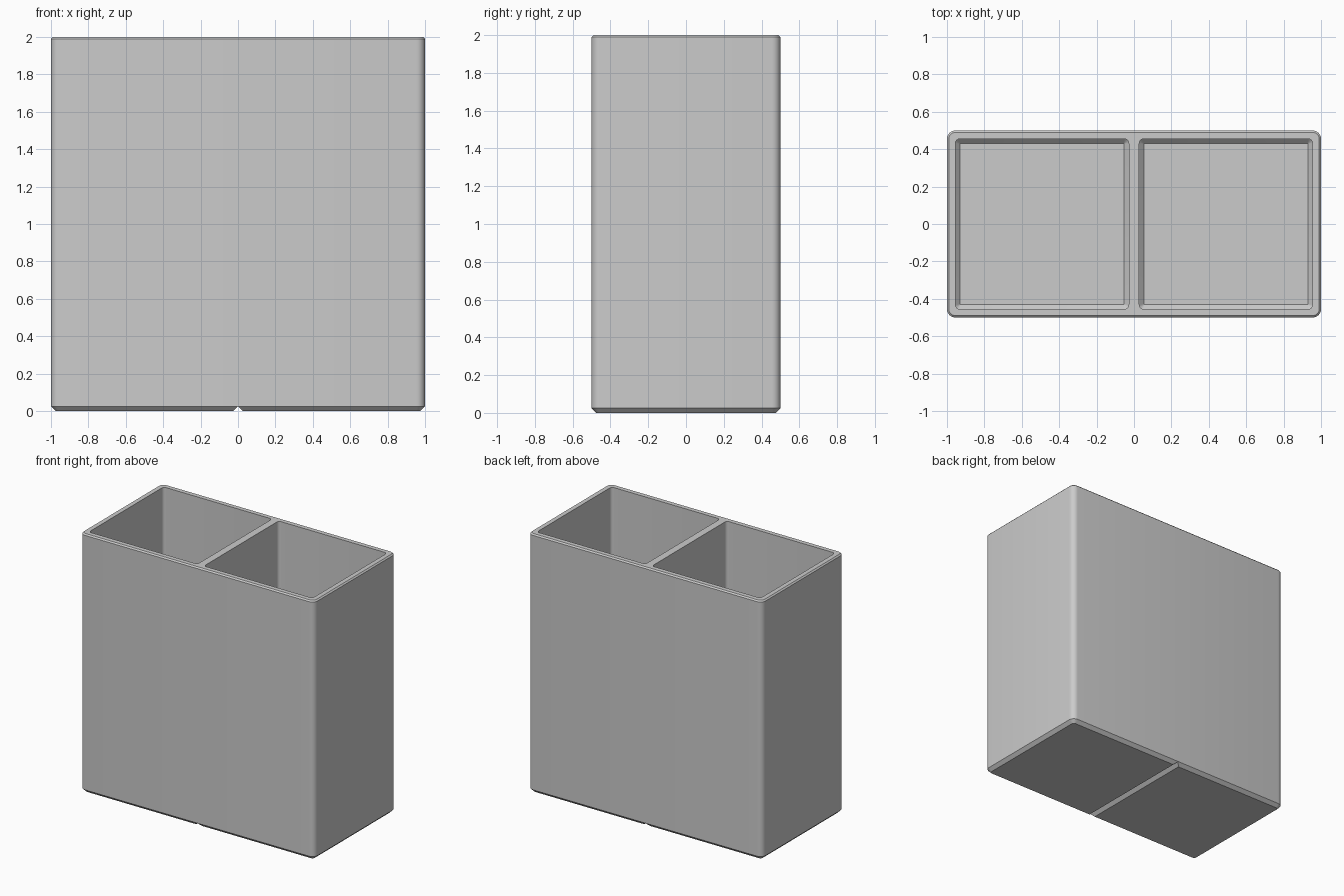
import bpy, bmesh, math

if "Cube" in bpy.data.objects:
    bpy.data.objects.remove(bpy.data.objects["Cube"])

HALF_X, HALF_Y, HEIGHT = 1.0, 0.5, 2.0
WALL, RADIUS, CHAMFER, RIM = 0.045, 0.045, 0.025, 0.01
DIVIDER, FLOOR = 0.028, 0.05

grey = bpy.data.materials.new("light_grey")
grey.diffuse_color = (0.6, 0.6, 0.6, 1)
grey.use_nodes = True
grey.node_tree.nodes["Principled BSDF"].inputs["Base Color"].default_value = grey.diffuse_color


def rounded_rect(x0, x1, y0, y1, r, steps=6):
    """Counter-clockwise outline with rounded corners."""
    corners = [(x1 - r, y1 - r), (x0 + r, y1 - r), (x0 + r, y0 + r), (x1 - r, y0 + r)]
    pts = []
    for i, (cx, cy) in enumerate(corners):
        for s in range(steps + 1):
            a = math.radians(90 * (i + s / steps))
            pts.append((cx + r * math.cos(a), cy + r * math.sin(a)))
    return pts


def loft(name, box, radius, levels):
    """Closed solid through rounded outlines; levels are (z, inset), bottom first."""
    x0, x1, y0, y1 = box
    bm = bmesh.new()
    rings = []
    for z, d in levels:
        outline = rounded_rect(x0 + d, x1 - d, y0 + d, y1 - d, max(radius - d, 0.002))
        rings.append([bm.verts.new((x, y, z)) for x, y in outline])
    n = len(rings[0])
    for low, high in zip(rings, rings[1:]):
        for i in range(n):
            j = (i + 1) % n
            bm.faces.new((low[i], low[j], high[j], high[i]))
    bm.faces.new(rings[0][::-1])
    bm.faces.new(rings[-1])
    return finish(name, bm)


def finish(name, bm):
    bmesh.ops.recalc_face_normals(bm, faces=bm.faces[:])
    mesh = bpy.data.meshes.new(name)
    bm.to_mesh(mesh)
    bm.free()
    mesh.materials.append(grey)
    obj = bpy.data.objects.new(name, mesh)
    bpy.context.collection.objects.link(obj)
    return obj


# Outer body with chamfered foot and softened rim
body = loft("divided_bin", (-HALF_X, HALF_X, -HALF_Y, HALF_Y), RADIUS,
            [(0, CHAMFER), (CHAMFER, 0), (HEIGHT - RIM, 0), (HEIGHT, RIM)])

# Two compartments with chamfered floors
cutters = []
for side, name in ((-1, "left_pocket_cutter"), (1, "right_pocket_cutter")):
    xs = sorted((side * DIVIDER, side * (HALF_X - WALL)))
    cutters.append(loft(name, (*xs, -HALF_Y + WALL, HALF_Y - WALL), 0.024,
                        [(FLOOR, CHAMFER), (FLOOR + CHAMFER, 0), (HEIGHT + 0.1, 0)]))

# V-shaped groove separating the two feet
bm = bmesh.new()
ends = [[bm.verts.new((x, y, z)) for x, z in
         ((-2 * CHAMFER, -CHAMFER), (2 * CHAMFER, -CHAMFER), (0, CHAMFER))]
        for y in (-0.6, 0.6)]
for tri in ends:
    bm.faces.new(tri)
for i in range(3):
    j = (i + 1) % 3
    bm.faces.new((ends[0][i], ends[0][j], ends[1][j], ends[1][i]))
cutters.append(finish("foot_groove_cutter", bm))

# Cut the body, then drop the cutters
bpy.context.view_layer.objects.active = body
body.select_set(True)
for cutter in cutters:
    cutter.hide_render = True
    mod = body.modifiers.new(cutter.name, 'BOOLEAN')
    mod.operation = 'DIFFERENCE'
    mod.solver = 'EXACT'
    mod.object = cutter
    bpy.ops.object.modifier_apply(modifier=mod.name)
    bpy.data.objects.remove(cutter)

bpy.ops.object.shade_smooth_by_angle(angle=math.radians(30))
